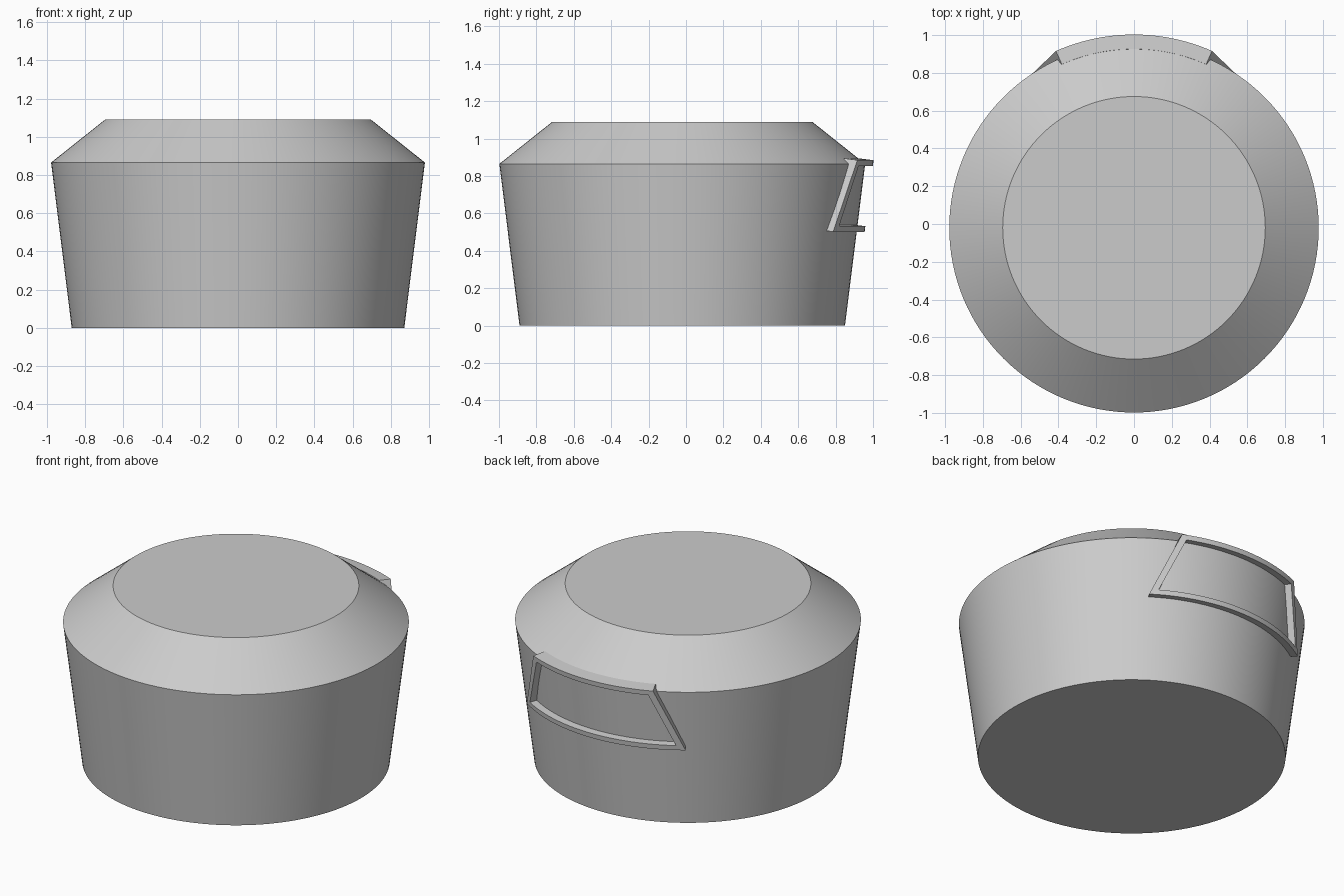
import bpy, bmesh, math

if "Cube" in bpy.data.objects:
    bpy.data.objects.remove(bpy.data.objects["Cube"])

CY = -0.02                      # body axis in y
R0, R1, R2 = 0.87, 0.978, 0.695  # base, shoulder, top radii
Z1, Z2 = 0.865, 1.09
SLOPE = (R1 - R0) / Z1


def finish(bm, name):
    bmesh.ops.recalc_face_normals(bm, faces=bm.faces)
    me = bpy.data.meshes.new(name)
    bm.to_mesh(me)
    bm.free()
    ob = bpy.data.objects.new(name, me)
    bpy.context.collection.objects.link(ob)
    bpy.ops.object.select_all(action='DESELECT')
    ob.select_set(True)
    bpy.context.view_layer.objects.active = ob
    bpy.ops.object.shade_smooth_by_angle(angle=math.radians(25))
    return ob


# Tapered body with sloping shoulder
N = 128
bm = bmesh.new()
rings = []
for r, z in ((R0, 0), (R1, Z1), (R2, Z2)):
    rings.append([bm.verts.new((r * math.cos(2 * math.pi * i / N),
                                CY + r * math.sin(2 * math.pi * i / N), z)) for i in range(N)])
for a, b in zip(rings, rings[1:]):
    for i in range(N):
        j = (i + 1) % N
        bm.faces.new((a[i], a[j], b[j], b[i]))
bm.faces.new(rings[0])
bm.faces.new(rings[-1])
finish(bm, "body")


# Raised trapezoid label frame wrapped on the back wall
ZB, ZT = 0.507, 0.89             # frame bottom and top
AB, AT = math.radians(34.2), math.radians(23.8)  # half-angles at bottom and top


def half_angle(z, inset):
    return AB + (AT - AB) * (z - ZB) / (ZT - ZB) - inset


def outline(zb, zt, inset, steps=32):
    ab, at = half_angle(zb, inset), half_angle(zt, inset)
    bottom = [(ab * (2 * i / steps - 1), zb) for i in range(steps + 1)]
    top = [(at * (1 - 2 * i / steps), zt) for i in range(steps + 1)]
    return bottom + top


def wrap(bm, pts, lift):
    vs = []
    for a, z in pts:
        r = R0 + SLOPE * z + lift
        vs.append(bm.verts.new((r * math.sin(a), CY + r * math.cos(a), z - SLOPE * lift)))
    return vs


bm = bmesh.new()
outer = outline(ZB, ZT, 0)
inner = outline(ZB + 0.03, ZT - 0.03, 0.041)
loops = [wrap(bm, outer, -0.035), wrap(bm, outer, 0.042),
         wrap(bm, inner, 0.042), wrap(bm, inner, -0.035)]
for k in range(4):
    a, b = loops[k], loops[(k + 1) % 4]
    for i in range(len(a)):
        j = (i + 1) % len(a)
        bm.faces.new((a[i], a[j], b[j], b[i]))
finish(bm, "label_frame")
